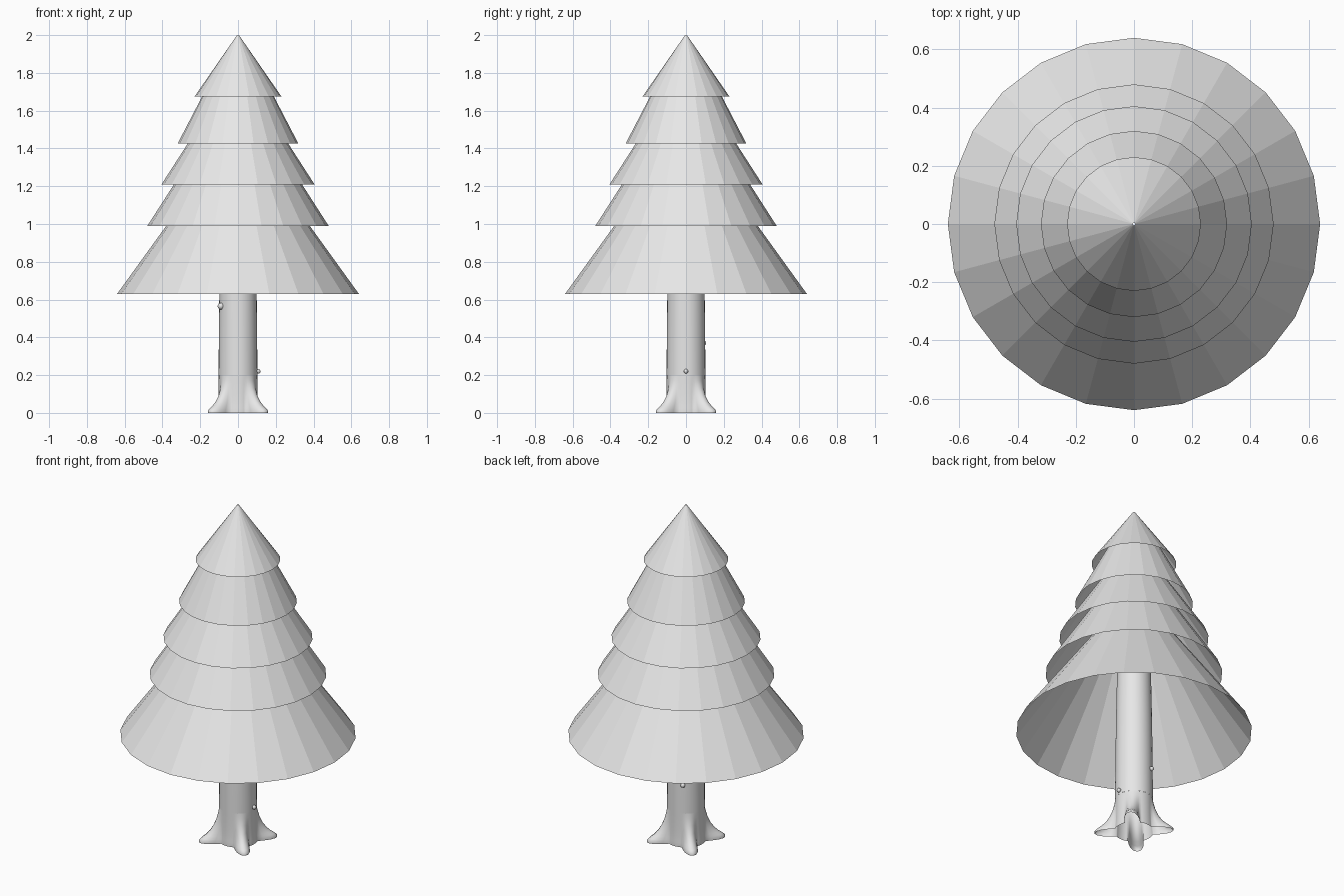
import bpy, bmesh, math

cube = bpy.data.objects.get("Cube")
if cube:
    bpy.data.objects.remove(cube, do_unlink=True)

grey = bpy.data.materials.new("plain_grey")
grey.use_nodes = True
grey.diffuse_color = (0.8, 0.8, 0.8, 1)
grey.node_tree.nodes["Principled BSDF"].inputs["Base Color"].default_value = (0.8, 0.8, 0.8, 1)


def finish(name, bm, smooth=False):
    mesh = bpy.data.meshes.new(name)
    bm.normal_update()
    bm.to_mesh(mesh)
    bm.free()
    mesh.materials.append(grey)
    for p in mesh.polygons:
        p.use_smooth = smooth
    ob = bpy.data.objects.new(name, mesh)
    bpy.context.collection.objects.link(ob)
    return ob


def tube(name, rings, sides, radius, smooth):
    """Open surface through rings; radius(ring, angle) gives the outline."""
    bm = bmesh.new()
    loops = []
    for ring in rings:
        loop = []
        for i in range(sides):
            a = math.tau * i / sides
            r = radius(ring, a)
            loop.append(bm.verts.new((r * math.cos(a), r * math.sin(a), ring[0])))
        loops.append(loop)
    for low, high in zip(loops, loops[1:]):
        for i in range(sides):
            j = (i + 1) % sides
            bm.faces.new((low[i], low[j], high[j], high[i]))
    return finish(name, bm, smooth)


def round_outline(ring, angle):
    return ring[1]


def root_outline(ring, angle):
    # Four lobes pointing along the diagonals
    lobe = max(0, -math.cos(4 * angle)) ** 1.3
    return 0.102 + ring[1] * (0.108 * lobe + 0.006)


# Foliage: open, overlapping cones (base height, base radius, top height, top radius)
tiers = [
    (0.63, 0.64, 1.51, 0.005),
    (0.99, 0.48, 1.73, 0.005),
    (1.21, 0.405, 1.83, 0.005),
    (1.425, 0.32, 1.80, 0.125),
    (1.675, 0.23, 2.0, 0.005),
]
for n, (z0, r0, z1, r1) in enumerate(tiers, 1):
    tube(f"foliage_tier_{n}", [(z0, r0), (z1, r1)], 24, round_outline, False)

# Trunk
tube("trunk", [(0.2, 0.103), (0.45, 0.101), (0.7, 0.098), (1.1, 0.09)], 32, round_outline, True)

# Flared roots
flare = [(0, 1), (0.012, 1), (0.025, 0.87), (0.04, 0.68), (0.06, 0.49),
         (0.09, 0.3), (0.13, 0.14), (0.17, 0.04), (0.2, 0)]
tube("roots", flare, 64, root_outline, True)

# Small knobs on the bark
knobs = [(-0.09, -0.045, 0.565, 0.018), (0.107, 0, 0.22, 0.012), (-0.045, 0.094, 0.37, 0.013)]
for n, (x, y, z, r) in enumerate(knobs, 1):
    bm = bmesh.new()
    bmesh.ops.create_uvsphere(bm, u_segments=12, v_segments=8, radius=r)
    bmesh.ops.translate(bm, verts=bm.verts, vec=(x, y, z))
    finish(f"knob_{n}", bm, True)
